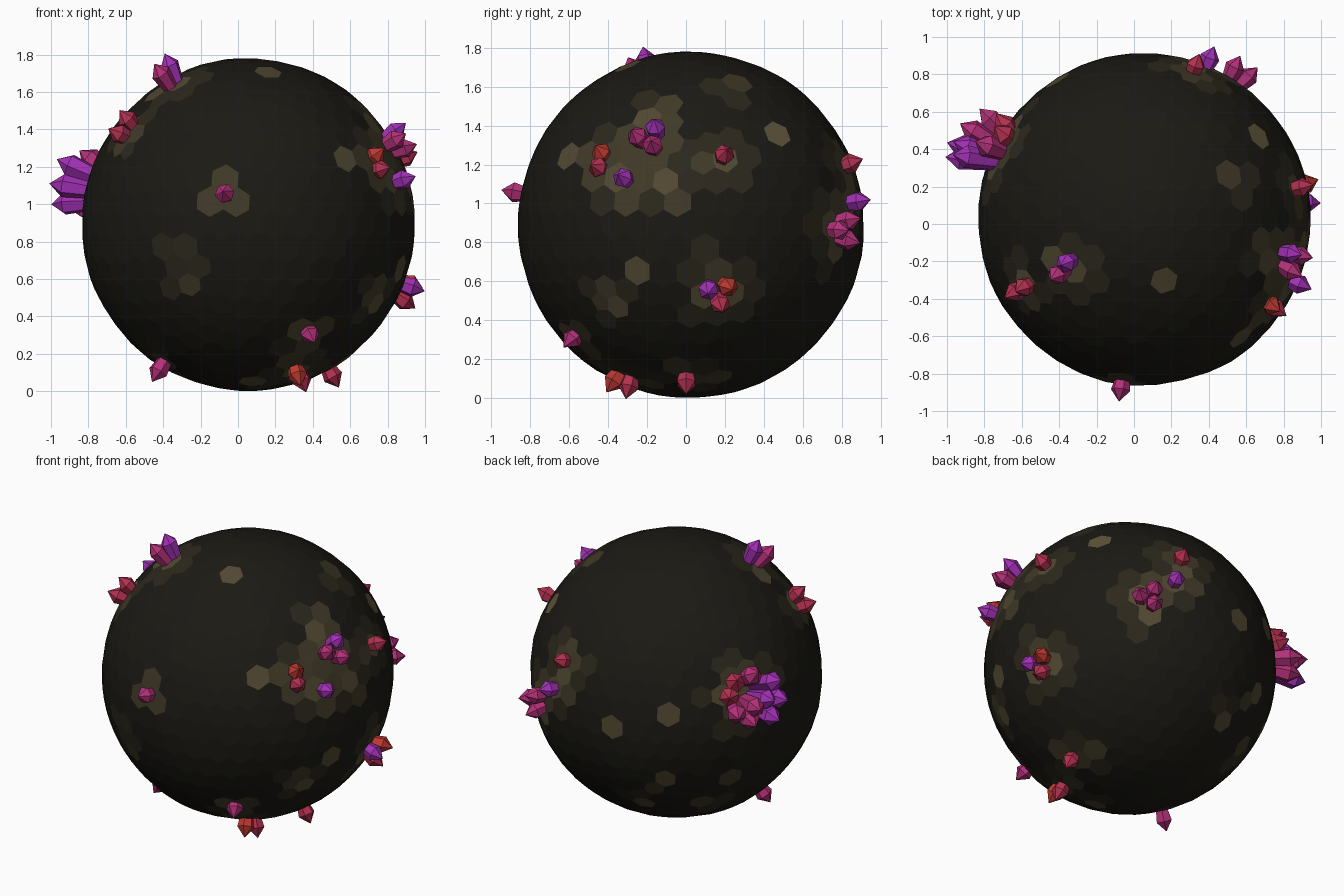
import bpy, bmesh, math, random
from mathutils import Vector, noise

if "Cube" in bpy.data.objects:
    bpy.data.objects.remove(bpy.data.objects["Cube"])

random.seed(4)
C = Vector((0.055, 0.025, 0.89))
R = 0.89


def material(name, rgb):
    m = bpy.data.materials.new(name)
    m.diffuse_color = (*rgb, 1)
    m.use_nodes = True
    m.node_tree.nodes["Principled BSDF"].inputs["Base Color"].default_value = m.diffuse_color
    return m


def finish(name, bm, mats):
    me = bpy.data.meshes.new(name)
    bmesh.ops.recalc_face_normals(bm, faces=bm.faces)
    bm.to_mesh(me)
    bm.free()
    for m in mats:
        me.materials.append(m)
    bpy.context.collection.objects.link(bpy.data.objects.new(name, me))


# Crystal tints: red, crimson, pink, violet
KINDS = "rcpv"
tints = [material("crystal_red", (0.50, 0.04, 0.03)),
         material("crystal_crimson", (0.45, 0.03, 0.08)),
         material("crystal_pink", (0.45, 0.03, 0.19)),
         material("crystal_violet", (0.36, 0.03, 0.46))]
patches = []  # pale rock areas: (direction, angular size)


def add_crystal(bm, base, tip, r, mat):
    # Six sided prism, widening outward and closing in a point
    axis = tip - base
    q = axis.to_track_quat('Z', 'Y')
    spin = random.uniform(0, math.pi / 3)
    rings = []
    for z, s in ((0, .66), (axis.length - r * 1.2, 1)):
        rings.append([bm.verts.new(base + q @ Vector((
            r * s * math.cos(spin + i * math.pi / 3),
            r * s * math.sin(spin + i * math.pi / 3), z))) for i in range(6)])
    apex = bm.verts.new(tip)
    faces = [bm.faces.new(rings[0][::-1])]
    for i in range(6):
        j = (i + 1) % 6
        faces.append(bm.faces.new((rings[0][i], rings[0][j], rings[1][j], rings[1][i])))
        faces.append(bm.faces.new((rings[1][i], rings[1][j], apex)))
    for f in faces:
        f.material_index = mat


def cluster(name, centre, kinds, spread=0, roll=0, r=.053, stretch=0):
    # Crystals with their tips on a ring around the outward direction
    mid = Vector(centre) - C
    mean = mid.normalized()
    u = Vector((0, 0, 1)).cross(mean).normalized()
    w = mean.cross(u)
    patches.append((mean, .2 + .03 * min(len(kinds), 5)))
    bm = bmesh.new()
    for i, k in enumerate(kinds):
        a = math.radians(roll) + math.tau * i / len(kinds)
        tint = KINDS.index(k)
        d = (mid + spread * (math.cos(a) * u + math.sin(a) * w)).normalized()
        tip = C + d * (mid.length + stretch * (tint - 2))
        root = (d * .6 + mean * .4).normalized()
        add_crystal(bm, C + root * (R - .04), tip, r, tint)
    finish(name, bm, tints)


# Crystals growing on the ball
cluster("front_crystal", (-.08, -.95, 1.07), "p")
cluster("crown_crystals", (-.42, -.26, 1.78), "pv", .055, -70)
cluster("upper_left_crystals", (-.665, -.38, 1.455), "cc", .06, 90)
cluster("large_left_cluster", (-.88, .49, 1.13), "vvpccppv", .17, -10, .062, .065)
cluster("large_left_core", (-.95, .49, 1.11), "vp", .055, 20, .062)
cluster("upper_right_crystals", (.92, -.21, 1.38), "vpp", .075, 60)
cluster("violet_right_crystal", (.95, -.35, 1.15), "v")
cluster("red_right_pair", (.80, -.48, 1.25), "rc", .055, 90)
cluster("right_crystal", (.96, .21, 1.28), "c")
cluster("lower_right_crystals", (.98, .18, .51), "vcr", .075, 160)
cluster("lower_front_crystal", (.41, -.63, .26), "p")
cluster("bottom_pair", (.35, -.36, .01), "rc", .055, 140)
cluster("bottom_right_crystal", (.54, 0, .02), "c")
cluster("bottom_left_crystal", (-.46, -.24, .05), "p")
cluster("back_red_crystal", (.35, .91, 1.23), "c")
cluster("back_violet_crystal", (.43, .95, 1.02), "v")
cluster("back_pink_crystals", (.60, .88, .86), "ppp", .075, 60)

# Bare pale patches: a few large ones and scattered small ones
for spot in ((.6, -.6, 1.25), (.9, -.1, 1.05), (.75, -.18, 1.52), (.84, -.45, .47)):
    patches.append(((Vector(spot) - C).normalized(), .2))
for i in range(14):
    d = Vector([random.gauss(0, 1) for _ in range(3)]).normalized()
    patches.append((d, .15))

# Rock ball: flat hexagon cells made as the dual of an icosphere
ico = bmesh.new()
bmesh.ops.create_icosphere(ico, subdivisions=4, radius=1)
ico.faces.index_update()
bm = bmesh.new()
corner = []
for f in ico.faces:
    d = f.calc_center_median().normalized()
    corner.append(bm.verts.new(C + d * (R + .008 * noise.noise(d * 2.2))))
for v in ico.verts:
    n = v.co.normalized()
    u = n.orthogonal().normalized()
    w = n.cross(u)
    ring = sorted(v.link_faces, key=lambda f: math.atan2(
        f.calc_center_median().dot(w), f.calc_center_median().dot(u)))
    face = bm.faces.new([corner[f.index] for f in ring])
    glow = max(1 - n.angle(d) / s for d, s in patches)
    level = max(0, glow) * 4 + random.uniform(-.5, .9)
    face.material_index = max(0, min(4, int(level)))
ico.free()

shades = []
for i in range(5):
    k = (i / 4) ** 1.5
    shades.append(material("rock_%d" % i, (.011 + .11 * k, .010 + .085 * k, .007 + .038 * k)))
finish("rock_ball", bm, shades)
